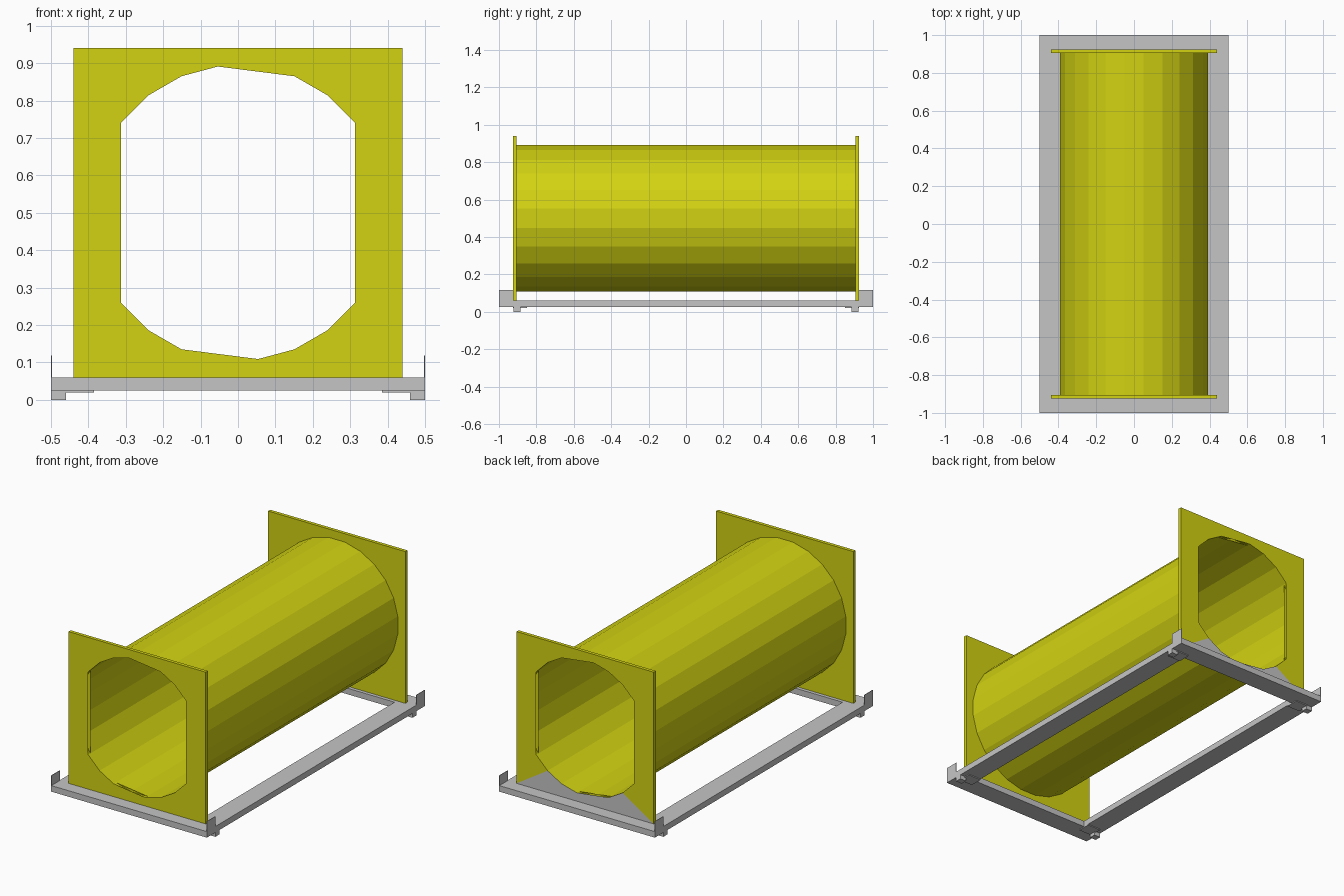
import bpy, bmesh, math
from mathutils import Vector

if "Cube" in bpy.data.objects:
    bpy.data.objects.remove(bpy.data.objects["Cube"])


def make_material(name, rgb):
    mat = bpy.data.materials.new(name)
    mat.use_nodes = True
    mat.diffuse_color = (*rgb, 1)
    mat.node_tree.nodes["Principled BSDF"].inputs["Base Color"].default_value = (*rgb, 1)
    return mat


YELLOW = make_material("yellow paint", (0.65, 0.65, 0.006))
GREY = make_material("grey steel", (0.56, 0.56, 0.56))

SIDES = 24
RADIUS = 0.395
AXIS_Z = 0.5
PLATE_HALF = 0.44
PLATE_IN, PLATE_OUT = 0.905, 0.925
RAIL = 0.115
DECK_LOW, DECK_TOP = 0.025, 0.06


def finish(name, bm, *materials):
    mesh = bpy.data.meshes.new(name)
    bm.to_mesh(mesh)
    bm.free()
    for mat in materials:
        mesh.materials.append(mat)
    obj = bpy.data.objects.new(name, mesh)
    bpy.context.collection.objects.link(obj)
    return obj


def box(name, low, high, mat):
    bm = bmesh.new()
    bmesh.ops.create_cube(bm, size=1)
    low, high = Vector(low), Vector(high)
    for v in bm.verts:
        v.co = (low + high) / 2 + v.co * (high - low)
    return finish(name, bm, mat)


def ring(bm, y):
    # Hole outline, starting just right of straight down
    step = 2 * math.pi / SIDES
    return [bm.verts.new((RADIUS * math.sin((i + 0.5) * step), y,
                          AXIS_Z - RADIUS * math.cos((i + 0.5) * step)))
            for i in range(SIDES)]


def end_plate(name, inner, outer, grey_bottom):
    bm = bmesh.new()
    hole = ring(bm, inner)
    h = PLATE_HALF
    corners = [bm.verts.new((x, inner, AXIS_Z + z))
               for x, z in ((-h, -h), (h, -h), (h, h), (-h, h))]
    quarter = SIDES // 4
    for k in range(4):
        # Side panel between two corners, then the small corner triangle
        first = k * quarter - quarter // 2
        arc = [hole[(first + j) % SIDES] for j in range(quarter)]
        bm.faces.new([corners[k], corners[(k + 1) % 4]] + arc[::-1])
        bm.faces.new([corners[k], arc[0], hole[first - 1]])
    bmesh.ops.triangulate(bm, faces=bm.faces[:])
    out = bmesh.ops.extrude_face_region(bm, geom=bm.faces[:], use_keep_orig=True)
    moved = [g for g in out["geom"] if isinstance(g, bmesh.types.BMVert)]
    bmesh.ops.translate(bm, verts=moved, vec=(0, outer - inner, 0))
    bmesh.ops.recalc_face_normals(bm, faces=bm.faces[:])
    if grey_bottom:
        # Unpainted panel below the opening on the outer face
        for f in bm.faces:
            c = f.calc_center_median()
            below = AXIS_Z - c.z > abs(c.x) * 1.02
            corner = sum(abs(abs(v.co.x) - h) < 1e-4 for v in f.verts)
            on_arc = all(abs(v.co.x) < 0.25 or abs(v.co.x) > 0.43 for v in f.verts)
            if abs(c.y - outer) < 1e-4 and below and on_arc:
                f.material_index = 1
    return finish(name, bm, YELLOW, GREY)


# Open tube
bm = bmesh.new()
front, back = ring(bm, -PLATE_IN), ring(bm, PLATE_IN)
for i in range(SIDES):
    j = (i + 1) % SIDES
    bm.faces.new((front[i], front[j], back[j], back[i]))
bmesh.ops.recalc_face_normals(bm, faces=bm.faces[:])
finish("tube", bm, YELLOW)

# Square end plates
end_plate("front_end_plate", -PLATE_IN, -PLATE_OUT, False)
end_plate("back_end_plate", PLATE_IN, PLATE_OUT, True)


def mirrored_box(name, sx, sy, xs, ys, zs, mat):
    x = sorted(sx * v for v in xs)
    y = sorted(sy * v for v in ys)
    box(name, (x[0], y[0], zs[0]), (x[1], y[1], zs[1]), mat)


# Base frame
deck = (DECK_LOW, DECK_TOP)
for s, side in ((1, "left"), (-1, "right")):
    mirrored_box(side + "_rail", s, 1, (0.5 - RAIL, 0.5), (-1, 1), deck, GREY)
for s, end in ((1, "back"), (-1, "front")):
    mirrored_box(end + "_rail", 1, s, (RAIL - 0.5, 0.5 - RAIL), (1 - RAIL, 1), deck, GREY)

# Corner tabs, foot pads and feet
for sx, side in ((1, "left"), (-1, "right")):
    for sy, end in ((1, "back"), (-1, "front")):
        tag = end + "_" + side
        mirrored_box(tag + "_corner_tab", sx, sy, (0.497, 0.5), (0.922, 1), (DECK_TOP, 0.118), GREY)
        mirrored_box(tag + "_foot_pad", sx, sy, (0.385, 0.47), (0.85, 0.925), (0.02, DECK_LOW), GREY)
        mirrored_box(tag + "_foot", sx, sy, (0.46, 0.5), (0.885, 0.922), (0, DECK_LOW), GREY)
